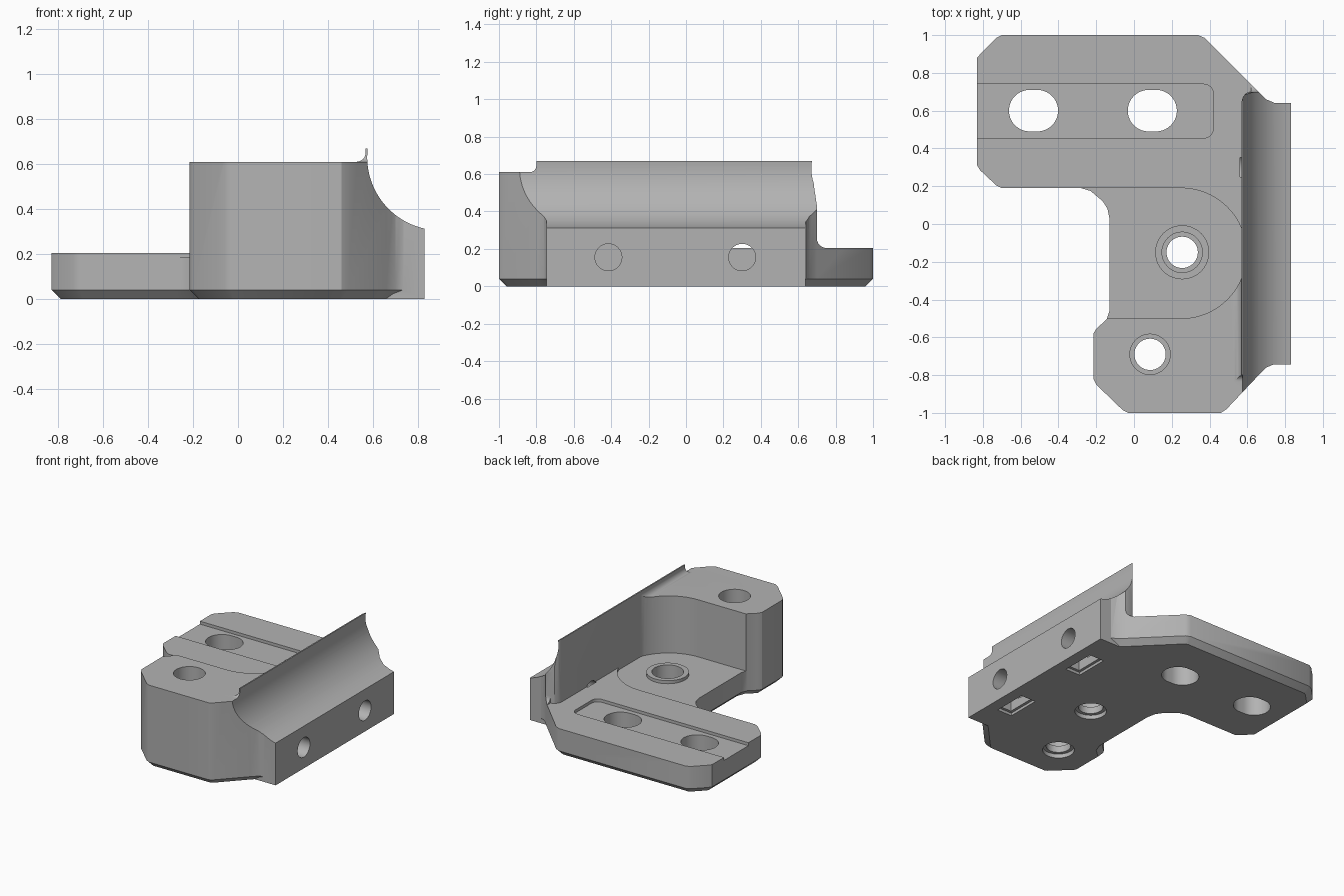
import bpy, bmesh
from math import cos, sin, radians

if "Cube" in bpy.data.objects:
    bpy.data.objects.remove(bpy.data.objects["Cube"])

grey = bpy.data.materials.new("light grey")
grey.use_nodes = True
grey.diffuse_color = (0.45, 0.45, 0.45, 1)
grey.node_tree.nodes["Principled BSDF"].inputs["Base Color"].default_value = (0.45, 0.45, 0.45, 1)

PLACE = {"x": lambda a, b, c: (c, a, b),
         "y": lambda a, b, c: (a, c, b),
         "z": lambda a, b, c: (a, b, c)}


def arc(cx, cy, r, start, end, n=8):
    steps = [radians(start + (end - start) * i / n) for i in range(n + 1)]
    return [(cx + r * cos(t), cy + r * sin(t)) for t in steps]


def circle(cx, cy, r, n=40):
    return arc(cx, cy, r, 0, 360, n)[:-1]


def rect(x0, x1, y0, y1):
    return [(x0, y0), (x1, y0), (x1, y1), (x0, y1)]


def prism(name, pts, axis, lo, hi, chamfer=0):
    """Extrude a profile along an axis; optionally chamfer the lower rim."""
    bm = bmesh.new()
    rings = [[bm.verts.new(PLACE[axis](a, b, c)) for a, b in pts] for c in (lo + chamfer, hi)]
    low = bm.faces.new(rings[0])
    bm.faces.new(rings[1])
    for i in range(len(pts)):
        j = (i + 1) % len(pts)
        bm.faces.new((rings[0][i], rings[0][j], rings[1][j], rings[1][i]))
    bmesh.ops.recalc_face_normals(bm, faces=bm.faces[:])
    if chamfer:
        bmesh.ops.inset_region(bm, faces=[low], thickness=chamfer, use_even_offset=True)
        for v in low.verts:
            v.co.z = lo
    mesh = bpy.data.meshes.new(name)
    bm.to_mesh(mesh)
    bm.free()
    ob = bpy.data.objects.new(name, mesh)
    bpy.context.collection.objects.link(ob)
    return ob


def combine(target, tool, op="DIFFERENCE"):
    """Apply a boolean and discard the tool."""
    tool.hide_render = True
    mod = target.modifiers.new("cut", "BOOLEAN")
    mod.operation, mod.object, mod.solver = op, tool, "EXACT"
    bpy.context.view_layer.update()
    dg = bpy.context.evaluated_depsgraph_get()
    mesh = bpy.data.meshes.new_from_object(target.evaluated_get(dg))
    target.modifiers.clear()
    target.data = mesh
    bpy.data.objects.remove(tool)


def cut(*args):
    combine(bracket, prism("cutter", *args))


# Bracket outline with chamfered underside
outline = [(-0.83, 0.88), (-0.805, 0.91), (-0.73, 0.985), (-0.70, 1.0),
           (0.34, 1.0), (0.375, 0.985), (0.66, 0.70), (0.70, 0.66), (0.74, 0.643),
           (0.74, -0.743), (0.70, -0.76), (0.66, -0.80), (0.49, -0.98), (0.46, -1.0),
           (-0.03, -1.0), (-0.06, -0.985), (-0.20, -0.85), (-0.215, -0.82),
           (-0.215, -0.58), (-0.20, -0.555), (-0.145, -0.505), (-0.13, -0.46),
           (-0.13, 0.03), (-0.14, 0.08), (-0.165, 0.12), (-0.23, 0.175), (-0.28, 0.19),
           (-0.70, 0.19), (-0.73, 0.205), (-0.815, 0.285), (-0.83, 0.31)]
bracket = prism("bracket_body", outline, "z", 0, 0.67, 0.04)

# Side mounting block
combine(bracket, prism("side_block", rect(0.62, 0.83, -0.745, 0.64), "z", 0, 0.5), "UNION")

# Low plate behind the thin wall
cut([(-1, -0.155), (0.568, -0.155), (0.568, 0.64), (0.575, 0.67), (0.592, 0.692),
     (0.62, 0.703), (0.62, 1.1), (-1, 1.1)], "z", 0.205, 1)
cut([(1.1, 0.205)] + arc(0.75, 0.255, 0.05, 270, 180, 6)
    + [(0.70, 0.43), (0.685, 0.53), (0.68, 0.67), (0.68, 0.9), (1.1, 0.9)], "x", -1.1, 1.1)

# Round-ended pocket
pocket = [(min(x, 0.568), y) for x, y in arc(0.25, -0.155, 0.345, -90, 90, 40)]
cut([(-1, -0.5)] + pocket + [(-1, 0.19)], "z", 0.187, 1)

# Post top, with fillets up to the lip
cut([(-1, 0.61)] + arc(0.528, 0.65, 0.04, -90, 0, 6) + [(0.568, 1), (-1, 1)], "y", -1.1, 0)
cut([(-1.1, 0.61)] + arc(-0.835, 0.645, 0.035, -90, 0, 6) + [(-0.80, 1), (-1.1, 1)],
    "x", -1.1, 1.1)

# Long cove
cut(circle(0.90, 0.63, 0.325, 96), "y", -1.2, 1.2)

# Raised boss and stepped screw holes
combine(bracket, prism("boss", circle(0.255, -0.15, 0.143), "z", 0.1, 0.21), "UNION")
for x, y in ((0.255, -0.15), (0.085, -0.69)):
    cut(circle(x, y, 0.107), "z", 0.08, 1)
    cut(circle(x, y, 0.083), "z", -0.2, 0.5)
    cut(circle(x, y, 0.107), "z", -0.2, 0.03)

# Shallow groove and its two slots
cut([(-1, 0.455)] + arc(0.37, 0.505, 0.05, -90, 0, 6) + arc(0.37, 0.69, 0.05, 0, 90, 6)
    + [(-1, 0.74)], "z", 0.183, 0.5)
for x in (-0.532, 0.097):
    cut(arc(x + 0.02, 0.6, 0.11, -90, 90, 20) + arc(x - 0.02, 0.6, 0.11, 90, 270, 20),
        "z", -0.2, 0.5)

# Side bolt holes and nut pockets open below
for y in (-0.415, 0.3):
    cut(circle(y, 0.155, 0.072), "x", 0.56, 1)
    cut(rect(0.645, 0.725, y - 0.105, y + 0.105), "z", -0.2, 0.27)
    cut(rect(0.625, 0.745, y - 0.125, y + 0.125), "z", -0.2, 0.02)

bracket.data.materials.clear()
bracket.data.materials.append(grey)
for p in bracket.data.polygons:
    p.material_index = 0
bpy.ops.object.select_all(action="DESELECT")
bracket.select_set(True)
bpy.context.view_layer.objects.active = bracket
bpy.ops.object.shade_smooth_by_angle(angle=radians(30))
